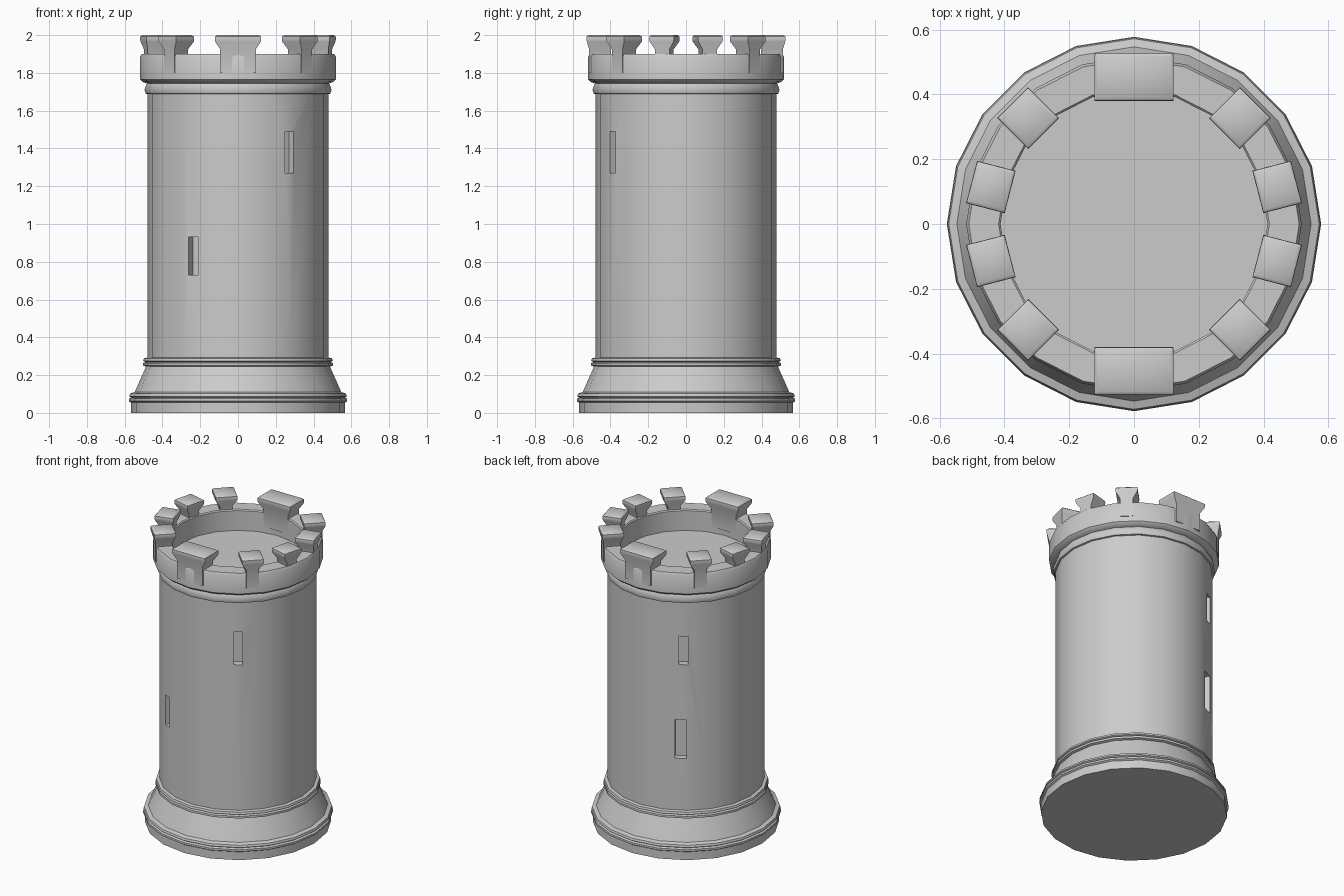
import bpy, bmesh, math
from mathutils import Matrix, Vector

if "Cube" in bpy.data.objects:
    bpy.data.objects.remove(bpy.data.objects["Cube"])

SIDES = 20


def make_object(name, bm):
    bmesh.ops.recalc_face_normals(bm, faces=bm.faces[:])
    mesh = bpy.data.meshes.new(name)
    bm.to_mesh(mesh)
    bm.free()
    obj = bpy.data.objects.new(name, mesh)
    bpy.context.collection.objects.link(obj)
    return obj


def smooth(obj, angle):
    bpy.ops.object.select_all(action='DESELECT')
    obj.select_set(True)
    bpy.context.view_layer.objects.active = obj
    bpy.ops.object.shade_smooth_by_angle(angle=math.radians(angle))


def loft(bm, rings):
    """Skin a stack of equal-length point rings and cap both ends."""
    loops = [[bm.verts.new(p) for p in ring] for ring in rings]
    n = len(loops[0])
    for a, b in zip(loops, loops[1:]):
        for i in range(n):
            j = (i + 1) % n
            bm.faces.new((a[i], a[j], b[j], b[i]))
    bm.faces.new(loops[0][::-1])
    bm.faces.new(loops[-1])


def lathe(name, profile):
    bm = bmesh.new()
    step = 2 * math.pi / SIDES
    loft(bm, [[(r * math.cos(i * step), r * math.sin(i * step), z)
               for i in range(SIDES)] for r, z in profile])
    return make_object(name, bm)


# Flared foot with two double bead mouldings
foot = lathe("base", [
    (0.567, 0), (0.567, 0.055), (0.578, 0.062), (0.578, 0.075), (0.565, 0.081),
    (0.576, 0.088), (0.572, 0.102), (0.547, 0.11), (0.525, 0.16), (0.487, 0.245),
    (0.503, 0.25), (0.503, 0.264), (0.49, 0.269), (0.502, 0.275),
    (0.498, 0.289), (0.47, 0.295)])
smooth(foot, 32)

# Round shaft
shaft = lathe("tower_shaft", [(0.478, 0.28), (0.478, 1.70)])

# Arrow slits: azimuth, bottom, top, width
slits = [(-55, 1.27, 1.49, 0.055), (-120, 0.73, 0.93, 0.055),
         (123, 1.27, 1.46, 0.055), (121, 0.64, 0.90, 0.07)]
bm = bmesh.new()
for az, z0, z1, w in slits:
    m = (Matrix.Rotation(math.radians(az), 4, 'Z')
         @ Matrix.Translation((0.49, 0, (z0 + z1) / 2))
         @ Matrix.Diagonal((0.12, w, z1 - z0, 1)))
    bmesh.ops.create_cube(bm, size=1, matrix=m)
cutter = make_object("slit_cutter", bm)
cutter.hide_render = True
mod = shaft.modifiers.new("slits", 'BOOLEAN')
mod.operation = 'DIFFERENCE'
mod.solver = 'EXACT'
mod.object = cutter
bpy.context.view_layer.objects.active = shaft
bpy.ops.object.modifier_apply(modifier=mod.name)
bpy.data.objects.remove(cutter)
smooth(shaft, 30)

# Neck bead, parapet wall and sunken roof floor
crown = lathe("parapet", [
    (0.47, 1.685), (0.488, 1.69), (0.495, 1.71), (0.487, 1.735), (0.482, 1.745),
    (0.505, 1.752), (0.518, 1.765), (0.518, 1.885), (0.510, 1.90),
    (0.418, 1.90), (0.412, 1.893), (0.412, 1.76)])
smooth(crown, 40)


# Merlons with flared caps: azimuth, cap width, inner radius, outer radius
def merlon(name, az, width, r0, r1):
    rings = []
    for z, side, inn, out in [(1.80, 0.028, 0.018, 0.014), (1.925, 0.028, 0.018, 0.014),
                              (1.965, 0.002, 0.002, 0.002), (1.98, 0, 0, 0),
                              (1.993, 0.001, 0.001, 0.001), (2.0, 0.01, 0.01, 0.01)]:
        h, a, b = width / 2 - side, r0 + inn, r1 - out
        rot = Matrix.Rotation(math.radians(az), 3, 'Z')
        rings.append([rot @ Vector(p) for p in
                      ((a, -h, z), (b, -h, z), (b, h, z), (a, h, z))])
    bm = bmesh.new()
    loft(bm, rings)
    smooth(make_object(name, bm), 40)


for az in (90, 270):
    merlon("wide_merlon", az, 0.245, 0.38, 0.527)
for az in (45, 135, 225, 315):
    merlon("corner_merlon", az, 0.135, 0.395, 0.53)
for az in (14.5, 165.5, 194.5, 345.5):
    merlon("side_merlon", az, 0.135, 0.395, 0.518)
